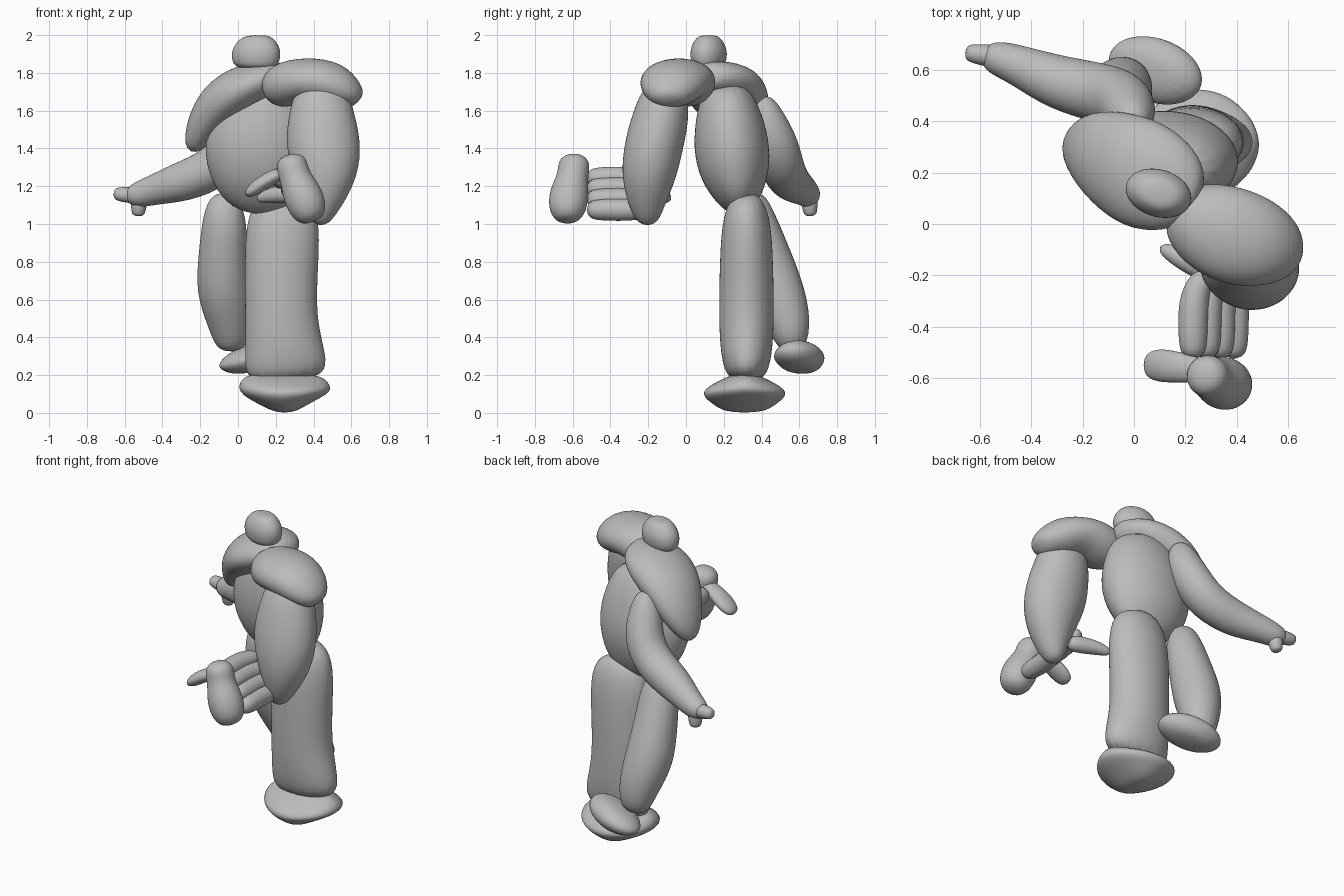
import bpy
import bmesh
from math import cos, sin, pi
from mathutils import Vector

default_cube = bpy.data.objects.get("Cube")
if default_cube:
    bpy.data.objects.remove(default_cube, do_unlink=True)

# One clay colour for the whole figure
clay = bpy.data.materials.new("grey clay")
clay.use_nodes = True
clay_colour = (0.5, 0.5, 0.5, 1)
clay.diffuse_color = clay_colour
for node in clay.node_tree.nodes:
    if node.type == "BSDF_PRINCIPLED":
        node.inputs["Base Color"].default_value = clay_colour

SIDES = 16
ACROSS = Vector((1, 0, 0))
DEPTH = Vector((0, 1, 0))


def loft(name, stations, width_axis=ACROSS):
    """Skin oval rings given as (x, y, z, half width, half depth) and smooth them."""
    mesh = bpy.data.meshes.new(name)
    builder = bmesh.new()
    centres = [Vector(station[:3]) for station in stations]
    rings = []
    for index, station in enumerate(stations):
        before = centres[max(index - 1, 0)]
        after = centres[min(index + 1, len(centres) - 1)]
        along = (after - before).normalized()
        wide = (width_axis - along * width_axis.dot(along)).normalized()
        deep = along.cross(wide)
        half_width = station[3]
        half_depth = station[-1]
        ring = []
        for side in range(SIDES):
            angle = 2 * pi * side / SIDES
            offset = wide * cos(angle) * half_width + deep * sin(angle) * half_depth
            ring.append(builder.verts.new(centres[index] + offset))
        rings.append(ring)
    for lower, upper in zip(rings, rings[1:]):
        for side in range(SIDES):
            following = (side + 1) % SIDES
            builder.faces.new((lower[side], lower[following], upper[following], upper[side]))
    builder.faces.new(list(reversed(rings[0])))
    builder.faces.new(rings[-1])
    bmesh.ops.recalc_face_normals(builder, faces=builder.faces)
    for face in builder.faces:
        face.smooth = True
    builder.to_mesh(mesh)
    builder.free()
    mesh.materials.append(clay)
    part = bpy.data.objects.new(name, mesh)
    bpy.context.scene.collection.objects.link(part)
    smoothing = part.modifiers.new("smoothing", "SUBSURF")
    smoothing.levels = smoothing.render_levels = 2
    return part


# Head, torso and the draped right shoulder
loft("head", [
    (.09, .12, 1.82, .1, .07), (.09, .12, 1.85, .13, .09), (.1, .12, 1.92, .14, .1),
    (.09, .12, 1.98, .1, .07), (.09, .12, 2, .05, .04),
], Vector((1, -.3, 0)))
loft("torso", [
    (.14, .2, 1.75, .15, .1), (.13, .22, 1.62, .25, .17), (.11, .24, 1.42, .31, .21),
    (.13, .26, 1.25, .28, .19), (.16, .28, 1.11, .2, .11), (.16, .28, 1.05, .06, .04),
])
loft("right_shoulder", [
    (.26, .1, 1.79, .08, .06), (.18, .13, 1.78, .18, .09), (.04, .19, 1.73, .23, .13),
    (-.1, .26, 1.64, .2, .13), (-.2, .3, 1.5, .14, .09), (-.25, .3, 1.38, .05, .04),
], DEPTH)

# Left shoulder and upper arm
loft("left_shoulder", [
    (.14, .05, 1.7, .07, .06), (.22, .02, 1.73, .16, .13), (.36, -.04, 1.77, .2, .12),
    (.51, -.08, 1.74, .18, .13), (.61, -.1, 1.68, .12, .08), (.64, -.1, 1.65, .05, .04),
], DEPTH)
loft("left_arm", [
    (.45, -.1, 1.75, .13, .1), (.44, -.12, 1.62, .17, .15), (.45, -.17, 1.42, .21, .16),
    (.47, -.2, 1.25, .17, .15), (.45, -.21, 1.1, .1, .1), (.43, -.2, .99, .04, .05),
])

# Row of ridges joining the left arm to its grip
ridge_count = 4
for number in range(ridge_count):
    spread = number / (ridge_count - 1) - .5
    x = .31 + .16 * spread
    z = 1.16 - .17 * spread
    loft(f"left_hand_ridge_{number + 1}", [
        (x + .05, -.18, z, .04), (x, -.28, z, .06),
        (x, -.42, z, .06), (x, -.53, z, .05),
    ])
loft("left_thumb", [
    (.34, -.2, 1.16, .05), (.24, -.16, 1.16, .05), (.16, -.12, 1.15, .04), (.1, -.09, 1.13, .02),
], DEPTH)
loft("left_fist", [
    (.27, -.59, 1.37, .04), (.28, -.59, 1.33, .09), (.3, -.6, 1.25, .08),
    (.34, -.62, 1.16, .11), (.38, -.63, 1.06, .1), (.4, -.63, 1.01, .05),
])
loft("left_finger", [
    (.27, -.57, 1.28, .05, .03), (.18, -.56, 1.25, .06, .04),
    (.09, -.55, 1.19, .07, .04), (.04, -.55, 1.15, .04, .02),
], DEPTH)

# Outstretched right arm with two short fingers
loft("right_arm", [
    (0, .4, 1.68, .05), (-.01, .42, 1.57, .1), (-.03, .48, 1.42, .12),
    (-.12, .51, 1.29, .12), (-.3, .55, 1.22, .11), (-.45, .62, 1.18, .08),
    (-.54, .65, 1.15, .07), (-.59, .66, 1.15, .04),
], DEPTH)
for name, tip in (("right_finger", (-.66, .67, 1.16)), ("right_thumb", (-.53, .66, 1.04))):
    base = Vector((-.52, .65, 1.15))
    middle = base.lerp(Vector(tip), .7)
    loft(name, [(*base, .05), (*middle, .04), (*tip, .03)], DEPTH)

# Left leg planted on its shoe
loft("left_leg", [
    (.26, .32, 1.17, .1, .06), (.24, .32, 1.06, .2, .13), (.23, .32, .8, .2, .145),
    (.225, .32, .5, .19, .15), (.25, .32, .3, .22, .14), (.26, .32, .16, .22, .1),
])
loft("left_shoe", [
    (.25, .31, 0, .05, .1), (.25, .31, .05, .14, .18), (.245, .31, .11, .26, .25),
    (.25, .31, .17, .24, .14), (.25, .31, .21, .18, .05),
])

# Right leg stepping back, lifted off the ground
loft("right_leg", [
    (-.08, .36, 1.17, .06, .05), (-.07, .36, 1.05, .12, .11), (-.08, .42, .85, .13, .13),
    (-.08, .48, .65, .15, .15), (-.04, .55, .47, .12, .12), (-.03, .57, .32, .08, .07),
])
loft("right_shoe", [
    (.1, .6, .22, .1, .07), (.09, .6, .26, .19, .12), (.08, .6, .31, .21, .14),
    (.06, .59, .36, .12, .07),
], Vector((1, -.3, 0)))
